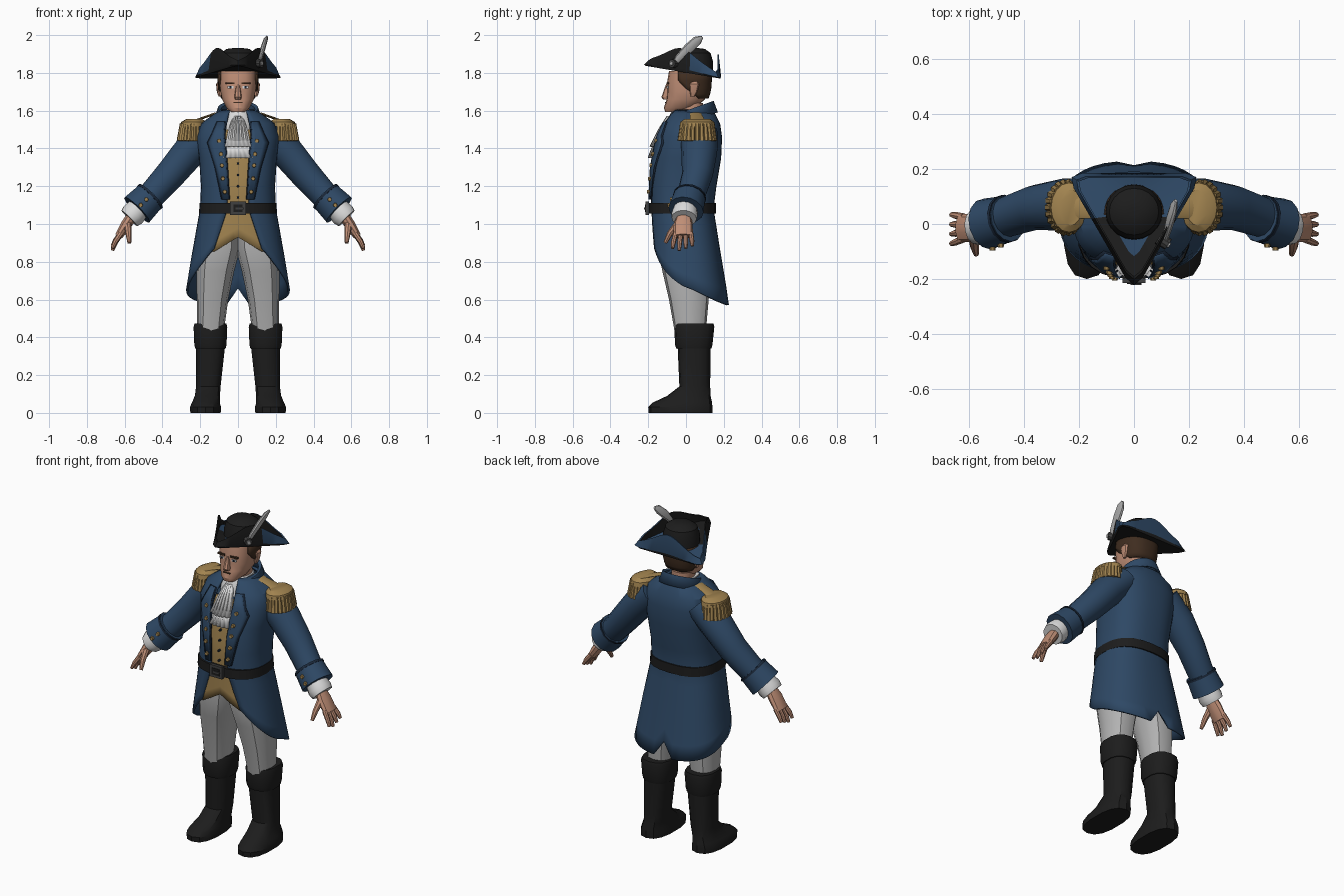
import bpy, bmesh
from math import sin, cos, pi, asin, radians
from mathutils import Vector

if "Cube" in bpy.data.objects:
    bpy.data.objects.remove(bpy.data.objects["Cube"])


def material(name, red, green, blue):
    mat = bpy.data.materials.new(name)
    mat.use_nodes = True
    mat.diffuse_color = (red, green, blue, 1)
    shader = next(n for n in mat.node_tree.nodes if n.type == 'BSDF_PRINCIPLED')
    shader.inputs["Base Color"].default_value = (red, green, blue, 1)
    shader.inputs["Roughness"].default_value = 0.8
    return mat


NAVY = material("navy cloth", .027, .065, .13)
TRIM = material("dark navy trim", .01, .02, .04)
BLACK = material("black leather", .012, .012, .012)
GOLD = material("gold tan", .36, .23, .08)
SKIN = material("skin", .52, .27, .18)
WHITE = material("white linen", .7, .7, .7)
GREY = material("pale grey cloth", .45, .45, .45)
BROWN = material("brown hair", .05, .026, .014)
STEEL = material("dark steel", .05, .05, .05)


def skin(name, lofts, mats, closed=True, mirror=False, thick=0, rule=None):
    """Join each list of rings with quads; closed rings get end caps."""
    verts, faces = [], []
    for rings in lofts:
        base, n = len(verts), len(rings[0])
        verts += [tuple(p) for ring in rings for p in ring]
        for r in range(len(rings) - 1):
            for i in range(n if closed else n - 1):
                j = (i + 1) % n
                low, high = base + r * n, base + r * n + n
                faces.append((low + i, low + j, high + j, high + i))
        if closed:
            faces.append(tuple(base + i for i in reversed(range(n))))
            faces.append(tuple(len(verts) - n + i for i in range(n)))
    mesh = bpy.data.meshes.new(name)
    mesh.from_pydata(verts, [], faces)
    bm = bmesh.new()
    bm.from_mesh(mesh)
    bmesh.ops.recalc_face_normals(bm, faces=bm.faces)
    bm.to_mesh(mesh)
    bm.free()
    for mat in mats:
        mesh.materials.append(mat)
    if rule:
        for face in mesh.polygons:
            face.material_index = rule(face)
    mesh.shade_smooth()
    mesh.set_sharp_from_angle(angle=radians(32))
    obj = bpy.data.objects.new(name, mesh)
    bpy.context.scene.collection.objects.link(obj)
    if mirror:
        obj.modifiers.new("mirror", 'MIRROR')
    if thick:
        solid = obj.modifiers.new("thickness", 'SOLIDIFY')
        solid.thickness, solid.offset = thick, 0
    return obj


def power(value, p):
    return abs(value) ** p * (1 if value >= 0 else -1)


def oval(angle, z, rx, front, back, cx=0, p=.8):
    """Point on a squarish oval; angle zero is at the back."""
    return (cx + rx * power(sin(angle), p),
            (front + back) / 2 + (back - front) / 2 * power(cos(angle), p), z)


def stack(name, rows, mat, sides=14, mirror=False, p=.8):
    rings = [[oval(2 * pi * i / sides, *row, p=p) for i in range(sides)] for row in rows]
    return skin(name, [rings], [mat], mirror=mirror)


def tube_rings(points, sides):
    """Rings square to a path of (x, y, z, width, depth)."""
    rings = []
    for k, (x, y, z, width, depth) in enumerate(points):
        ahead = Vector(points[min(k + 1, len(points) - 1)][:3])
        axis = (ahead - Vector(points[max(k - 1, 0)][:3])).normalized()
        ref = Vector((1, 0, 0)) if abs(axis.y) > .9 else Vector((0, 1, 0))
        across = (ref - axis * ref.dot(axis)).normalized()
        up = axis.cross(across)
        rings.append([Vector((x, y, z)) + across * width * cos(a) + up * depth * sin(a)
                      for a in (2 * pi * i / sides for i in range(sides))])
    return rings


def tubes(name, paths, mat, sides=12, mirror=True):
    return skin(name, [tube_rings(path, sides) for path in paths], [mat], mirror=mirror)


def box(name, centre, size, mat, mirror=False):
    x, y, z = centre
    w, d, h = (s / 2 for s in size)
    rings = [[(x - w, yy, z - h), (x + w, yy, z - h), (x + w, yy, z + h), (x - w, yy, z + h)]
             for yy in (y - d, y + d)]
    return skin(name, [rings], [mat], mirror=mirror)


def sample(rows, z):
    for a, b in zip(rows, rows[1:]):
        if z <= b[0]:
            f = max(0, (z - a[0]) / (b[0] - a[0]))
            return [u + (v - u) * f for u, v in zip(a[1:], b[1:])]
    return rows[-1][1:]


# Coat: height, half width, front, back, half opening
COAT = [(.56, .285, -.19, .225, .14), (.86, .235, -.18, .175, .13), (1.08, .195, -.18, .14, .055),
        (1.2, .19, -.185, .155, .06), (1.35, .2, -.17, .18, .07), (1.46, .215, -.145, .185, .07),
        (1.53, .19, -.115, .175, .06), (1.58, .12, -.08, .15, .05), (1.6, .08, -.06, .11, .04)]


def coat_point(t, z):
    rx, front, back, edge = sample(COAT, z)
    return oval(t * (pi - asin((edge / rx) ** 1.25)), z, rx, front, back)


def chest(x, z, lift=0):
    rx, front, back, edge = sample(COAT, z)
    depth = (back - front) / 2 * (1 - min(1, abs(x) / rx) ** 2.5) ** .4
    return (x, (front + back) / 2 - depth - lift, z)


def hem(t):
    return .57 + .3 * t ** 2.2 + (.09 if t == 0 else 0)


columns = [i / 18 for i in range(19)]
coat = [[coat_point(t, hem(t) + (1.08 - hem(t)) * v / 6) for t in columns] for v in range(7)]
coat += [[coat_point(t, row[0]) for t in columns] for row in COAT[3:]]
skin("coat", [coat], [NAVY], closed=False, mirror=True, thick=.012)

# Waistcoat with a notched lower edge
vest = []
for v in range(13):
    ring = []
    for i in range(7):
        bottom = .93 - .075 * min(1, i / 5)
        z = bottom + (1.5 - bottom) * v / 12
        ring.append(chest(.15 * i / 6 if z < 1.05 else .1 * i / 6, z, -.012))
    vest.append(ring)
skin("waistcoat", [vest], [GOLD], closed=False, mirror=True, thick=.006)

# Lapels with dark edging
LAPEL = [(1.13, .05, .08), (1.3, .06, .115), (1.43, .07, .155), (1.47, .075, .135), (1.54, .07, .105)]
for name, mat, grow, lift in (("lapel_trim", TRIM, .007, .01), ("lapel", NAVY, 0, .016)):
    rows = [[chest(a - grow + (b - a + 2 * grow) * i / 4, z, lift) for i in range(5)]
            for z, a, b in LAPEL]
    skin(name, [rows], [mat], closed=False, mirror=True, thick=.008)


def button(x, y, z, r=.013):
    return [(x, y + .008, z, r, r), (x, y - .012, z, r * .8, r * .8)]


studs = [button(*chest(x, z, .016)) for x, z in
         ((.07, 1.17), (.08, 1.24), (.085, 1.31), (.09, 1.37), (.1, 1.44))]
tubes("coat_buttons", studs + [button(.485, -.073, 1.13), (button(.515, -.085, 1.1))], GOLD, 6)
tubes("waistcoat_buttons", [button(*chest(0, 1.14 + .06 * k, -.005), .007) for k in range(4)],
      TRIM, 6, mirror=False)

# Folded collar, higher at the back
collar = []
for r, z in ((.1, 1.575), (.093, 1.645), (.105, 1.65), (.125, 1.585)):
    ring = []
    for i in range(13):
        x, y, _ = oval(radians(158) * i / 12, 0, r, .04 - r, .04 + r, p=1)
        ring.append((x, y, z + .36 * (y - .15)))
    collar.append(ring)
skin("collar", [collar], [NAVY], closed=False, mirror=True, thick=.008)

# Neck cloth and pleated jabot
stack("neck", [(1.48, .06, -.04, .09), (1.64, .06, -.04, .09)], SKIN)
stack("neck_cloth", [(1.5, .085, -.1, .1), (1.56, .082, -.095, .1), (1.6, .07, -.075, .1)], WHITE)


def frill(rows):
    return [[(half * (i / 6 - 1), y + .012 * (i % 2) + .02 * (i / 6 - 1) ** 2, z)
             for i in range(13)] for z, y, half in rows]


skin("jabot", [frill([(1.57, -.1, .025), (1.5, -.145, .05), (1.41, -.19, .07)]),
               frill([(1.44, -.165, .05), (1.35, -.2, .08)])], [WHITE], closed=False, thick=.006)

# Belt and buckle
stack("belt", [(1.055, .207, -.2, .158), (1.11, .203, -.2, .158)], BLACK, 24)
box("buckle", (0, -.205, 1.083), (.085, .018, .072), STEEL)
box("buckle_centre", (0, -.214, 1.083), (.05, .008, .04), BLACK)
box("buckle_pin", (.008, -.219, 1.083), (.04, .008, .01), STEEL)

# Sleeves, cuffs and hands
tubes("sleeve", [[(.15, .07, 1.48, .1, .085), (.26, .07, 1.38, .095, .09), (.36, .06, 1.26, .082, .082),
                  (.45, .03, 1.16, .075, .075), (.51, .01, 1.1, .07, .07)]], NAVY, 14)
tubes("cuff", [[(.46, .02, 1.15, .084, .086), (.535, 0, 1.075, .094, .095)]], NAVY, 14)
tubes("cuff_trim", [[(.462, .02, 1.148, .088, .09), (.47, .018, 1.14, .089, .091)]], TRIM, 14)
tubes("wrist_frill", [[(.52, 0, 1.09, .06, .06), (.555, -.008, 1.05, .07, .068),
                       (.575, -.01, 1.03, .066, .06)]], WHITE, 14)
tubes("palm", [[(.555, -.01, 1.05, .035, .03), (.59, -.015, 1.0, .05, .03),
                (.632, -.015, .935, .052, .022)]], SKIN, 10)
fingers = []
for k in range(4):
    y, drop = -.055 + .027 * k, .012 * abs(k - 1)
    fingers.append([(.62, y, .95, .013, .015), (.65, y * 1.2, .9 + drop / 2, .013, .013),
                    (.665, y * 1.3, .86 + drop, .009, .009)])
fingers.append([(.585, -.045, 1.0, .018, .02), (.58, -.085, .95, .016, .016), (.575, -.11, .9, .01, .01)])
tubes("fingers", fingers, SKIN, 8)

# Epaulettes with hanging fringe
stack("epaulette_pad", [(1.515, .07, -.035, .155, .238), (1.54, .066, -.03, .15, .236),
                        (1.557, .04, -.005, .125, .23)], GOLD, 16, True, 1)
strands = []
for k in range(15):
    a = radians(-112 + 16 * k)
    strands.append([(.24 + .058 * cos(a), .06 + .08 * sin(a), 1.53, .012, .012),
                    (.245 + .067 * cos(a), .06 + .09 * sin(a), 1.44, .015, .015)])
tubes("epaulette_fringe", strands, GOLD, 6)
tubes("shoulder_strap", [[(.12, .05, 1.585, .03, .006), (.22, .06, 1.55, .04, .006)]], GOLD, 8)

# Trousers and boots
stack("trouser_leg", [(.43, .07, -.06, .105, .145), (.6, .083, -.09, .12, .135), (.75, .1, -.125, .13, .12),
                      (.87, .112, -.15, .135, .1), (1, .1, -.14, .12, .09)], GREY, 12, True)
stack("boot", [(0, .082, -.198, .14, .172), (.03, .084, -.2, .14, .172), (.055, .075, -.175, .138, .17),
               (.09, .068, -.1, .13, .162), (.14, .066, -.035, .128, .157), (.37, .079, -.045, .13, .144)],
      BLACK, 14, True)
stack("boot_cuff", [(.34, .082, -.052, .135, .146), (.36, .087, -.058, .14, .146),
                    (.455, .091, -.062, .15, .146), (.472, .086, -.058, .146, .146)], BLACK, 14, True)

# Head and face
HEAD = [(1.592, .035, -.11, -.03), (1.615, .062, -.117, .05), (1.66, .085, -.103, .1),
        (1.7, .093, -.1, .115), (1.75, .097, -.1, .12), (1.81, .097, -.09, .12)]
stack("head", HEAD, SKIN, 18)
stack("nose", [(1.66, .016, -.122, -.08), (1.672, .02, -.13, -.08), (1.74, .009, -.106, -.08)], SKIN, 8)
stack("ear", [(1.675, .007, .025, .045, .096), (1.7, .012, .02, .06, .1), (1.74, .014, .015, .07, .102),
              (1.755, .006, .03, .06, .1)], SKIN, 8, True)
box("brow", (.042, -.097, 1.745), (.048, .014, .01), BROWN, True)
box("eye", (.04, -.096, 1.724), (.03, .008, .011), WHITE, True)
box("pupil", (.04, -.1, 1.724), (.011, .006, .011), TRIM, True)
box("mouth", (0, -.108, 1.644), (.045, .008, .006), BROWN)
hair = []
for z, limit in ((1.665, 62), (1.69, 80), (1.72, 96), (1.76, 115), (1.81, 118)):
    rx, front, back = sample(HEAD, z)
    hair.append([oval(radians(limit) * i / 10, z, rx + .007, front, back + .012) for i in range(11)])
skin("hair", [hair], [BROWN], closed=False, mirror=True, thick=.01)


# Three-cornered hat
def brim_ring(scale, rise, lift=0):
    ring = []
    for i in range(48):
        a = 2 * pi * i / 48 - pi / 2
        d = (a + pi / 2) % (2 * pi / 3) - pi / 3
        r = min(.145 / cos(d), .262) * scale
        x, y = r * cos(a), .04 + r * sin(a)
        ring.append((x, y, 1.772 + lift + .17 * (.17 - y) + rise * (.03 + .095 * cos(1.5 * d))))
    return ring


def hat_colour(face):
    return 1 if face.normal.z > .1 and face.center.y > .02 else 0


skin("hat_brim", [[brim_ring(.55, 0), brim_ring(.97, 0), brim_ring(1, .15), brim_ring(.92, 1),
                   brim_ring(.88, 1), brim_ring(.93, .2), brim_ring(.6, 0, .014)]],
     [BLACK, NAVY], rule=hat_colour)
stack("hat_crown", [(1.78, .105, -.06, .145), (1.86, .103, -.055, .143), (1.905, .09, -.04, .13),
                    (1.927, .06, -.01, .1), (1.932, .02, .03, .06)], BLACK, 20, p=1)

# Plume and rosette
tubes("plume", [[(.112, -.07, 1.84, .007, .005), (.118, -.04, 1.875, .021, .011),
                 (.132, .015, 1.93, .028, .014), (.145, .06, 1.972, .026, .012),
                 (.152, .085, 1.99, .009, .006)]], GREY, 10, mirror=False)
tubes("rosette", [[(.09, -.05, 1.85, .026, .026), (.125, -.075, 1.85, .022, .022)]], STEEL, 10, mirror=False)
tubes("rosette_stud", [[(.12, -.072, 1.85, .013, .013), (.13, -.079, 1.85, .01, .01)]], GREY, 8, mirror=False)
